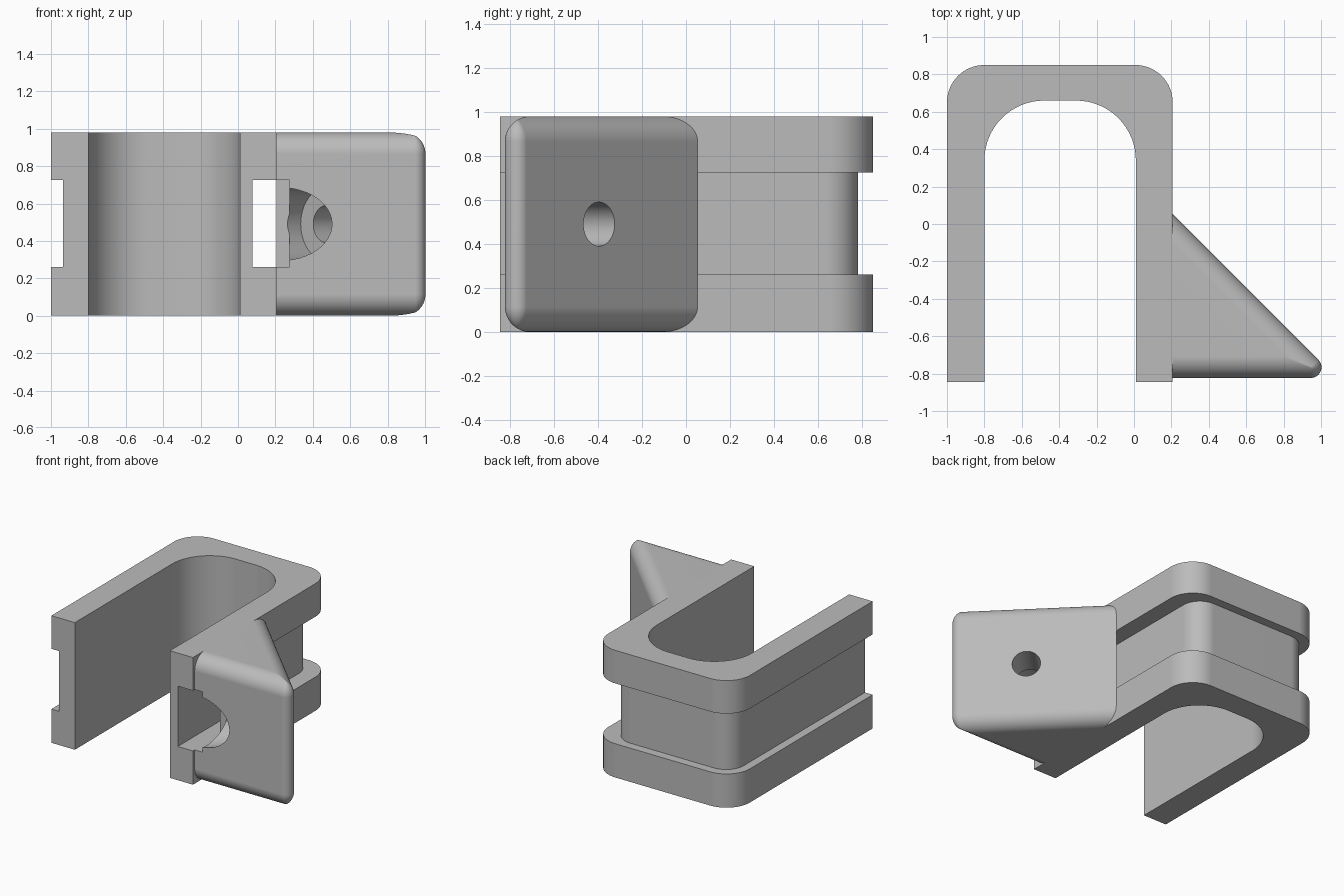
import bpy, bmesh
from math import pi, sin, cos, sqrt
from mathutils import Vector

cube = bpy.data.objects.get("Cube")
if cube:
    bpy.data.objects.remove(cube, do_unlink=True)

grey = bpy.data.materials.new("plain_grey")
grey.use_nodes = True
grey.diffuse_color = (0.5, 0.5, 0.5, 1)
grey.node_tree.nodes["Principled BSDF"].inputs["Base Color"].default_value = (0.5, 0.5, 0.5, 1)

HEIGHT = 0.98
GROOVE = (0.26, 0.725)
FRONT = -0.845
MID = HEIGHT / 2


def arc(cx, cy, r, a0, a1, n=16):
    return [(cx + r * cos(a0 + (a1 - a0) * i / n), cy + r * sin(a0 + (a1 - a0) * i / n))
            for i in range(n + 1)]


def loft(name, layers):
    """Solid through matching (z, outline) layers."""
    bm = bmesh.new()
    rings = [[bm.verts.new((x, y, z)) for x, y in pts] for z, pts in layers]
    n = len(rings[0])
    for low, high in zip(rings, rings[1:]):
        for i in range(n):
            j = (i + 1) % n
            bm.faces.new((low[i], low[j], high[j], high[i]))
    bm.faces.new(rings[0][::-1])
    bm.faces.new(rings[-1])
    bmesh.ops.recalc_face_normals(bm, faces=bm.faces)
    mesh = bpy.data.meshes.new(name)
    bm.to_mesh(mesh)
    bm.free()
    mesh.materials.append(grey)
    obj = bpy.data.objects.new(name, mesh)
    bpy.context.collection.objects.link(obj)
    return obj


def cut(obj, cutter):
    """Subtract the cutter and discard it."""
    mod = obj.modifiers.new("cut", 'BOOLEAN')
    mod.operation, mod.solver, mod.object = 'DIFFERENCE', 'EXACT', cutter
    bpy.context.view_layer.objects.active = obj
    bpy.ops.object.modifier_apply(modifier=mod.name)
    bpy.data.objects.remove(cutter, do_unlink=True)


def finish(obj):
    bpy.ops.object.select_all(action='DESELECT')
    obj.select_set(True)
    bpy.context.view_layer.objects.active = obj
    bpy.ops.object.shade_smooth_by_angle(angle=pi / 6)
    mod = obj.modifiers.new("flat_faces", 'WEIGHTED_NORMAL')
    mod.keep_sharp = True


def u_outline(left, right, back, r):
    """U-shaped outline with rounded outer corners and a fixed inner channel."""
    inner_l, inner_r, inner_back, ir = -0.8, 0.01, 0.66, 0.32
    return ([(left, FRONT), (inner_l, FRONT)]
            + arc(inner_l + ir, inner_back - ir, ir, pi, pi / 2)
            + arc(inner_r - ir, inner_back - ir, ir, pi / 2, 0)
            + [(inner_r, FRONT), (right, FRONT)]
            + arc(right - r, back - r, r, 0, pi / 2)
            + arc(left + r, back - r, r, pi / 2, pi))


# Clamp body: two wide flanges around a recessed core
flange = u_outline(-1, 0.207, 0.85, 0.2)
core = u_outline(-0.935, 0.078, 0.782, 0.15)
for name, outline, z0, z1 in (("lower_flange", flange, 0, GROOVE[0]),
                              ("recessed_core", core, *GROOVE),
                              ("upper_flange", flange, GROOVE[1], HEIGHT)):
    finish(loft(name, [(z0, outline), (z1, outline)]))

# Side wedge with rounded rims
SIDE, WEDGE_FRONT, SLANT = 0.205, -0.823, 0.26
RIM, TIP = 0.115, 0.057


def wedge_outline(inset):
    r = max(TIP - inset, 0.004)
    cy = WEDGE_FRONT + inset + r
    cx = SLANT - sqrt(2) * (inset + r) - cy
    return ([(SIDE, WEDGE_FRONT + inset)] + arc(cx, cy, r, -pi / 2, pi / 4, 12)
            + [(SIDE, SLANT - sqrt(2) * inset - SIDE)])


steps = [pi / 2 * i / 14 for i in range(15)]
rim = [(RIM * (1 - sin(a)), wedge_outline(RIM * (1 - cos(a)))) for a in reversed(steps)]
rim.sort(key=lambda layer: layer[0])
wedge = loft("side_wedge", rim + [(HEIGHT - z, o) for z, o in reversed(rim)])

# Notch beside the groove
notch = [(0.1, -1), (0.275, -1), (0.275, -0.51), (0.1, -0.51)]
cut(wedge, loft("notch_cutter", [(z, notch) for z in GROOVE]))


# Bolt hole and counterbore, square to the slanted face
def bore(radius, start, end):
    d = Vector((1, 1, 0)).normalized()
    origin = Vector((0.655, -0.395, MID))
    obj = loft("bore_cutter", [(z, arc(0, 0, radius, 0, 2 * pi * 47 / 48, 47)) for z in (start, end)])
    obj.data.transform(d.to_track_quat('Z', 'Y').to_matrix().to_4x4())
    obj.location = origin
    bpy.context.view_layer.update()
    return obj


cut(wedge, bore(0.195, -1.2, -0.257))
cut(wedge, bore(0.1, -0.6, 0.3))
finish(wedge)
